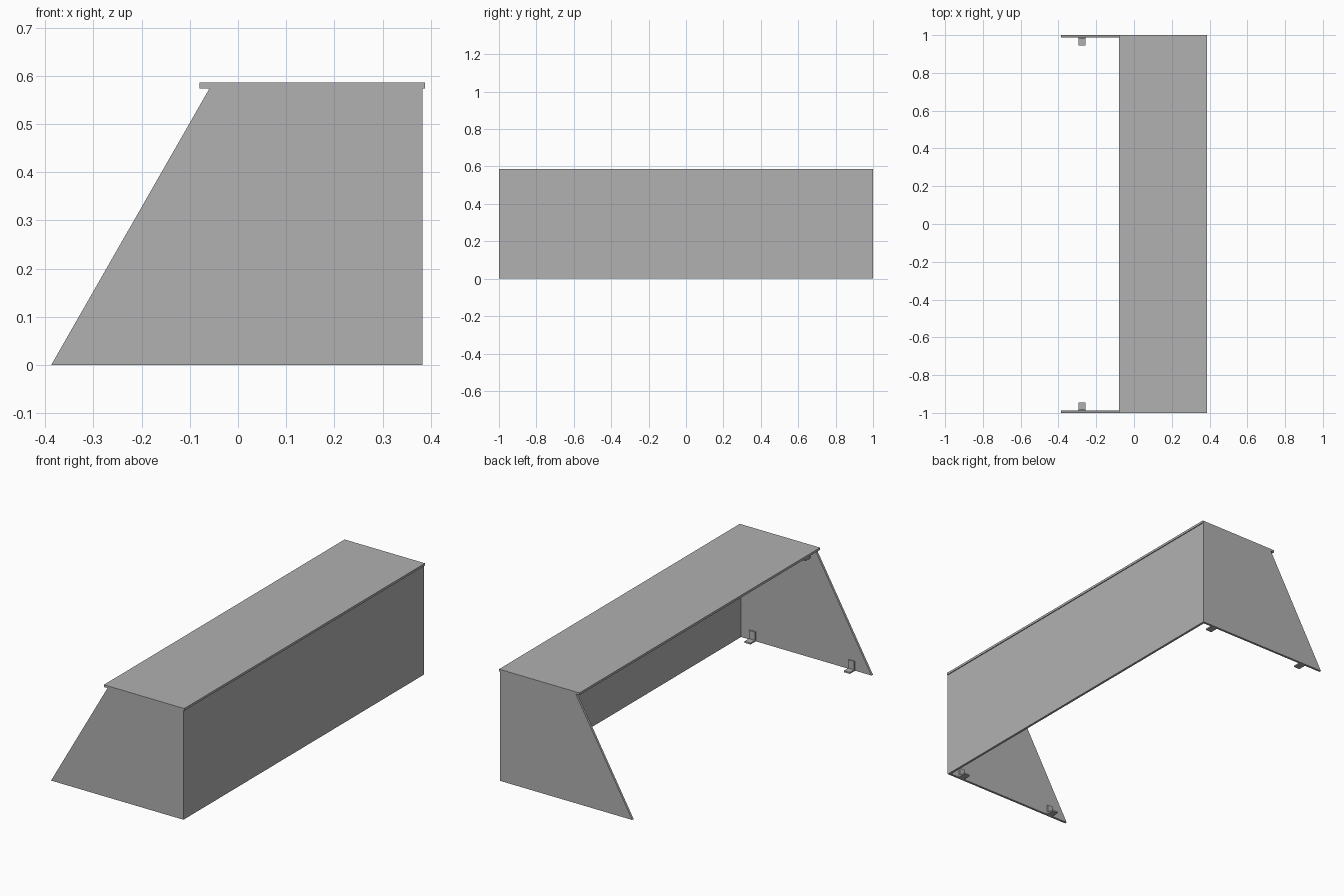
import bpy
import bmesh

if "Cube" in bpy.data.objects:
    bpy.data.objects.remove(bpy.data.objects["Cube"])

T = 0.012      # board thickness
TOP_Z = 0.574  # underside of the top board
H = 0.586      # overall height

# Mid grey paint for every part
grey = bpy.data.materials.new("mid_grey")
grey.diffuse_color = (0.44, 0.44, 0.44, 1)
grey.use_nodes = True
grey.node_tree.nodes["Principled BSDF"].inputs["Base Color"].default_value = grey.diffuse_color


def extrude(name, pts, axis, a, b):
    """Prism from a 2D outline: axis 'y' uses (x, z), axis 'x' uses (y, z)."""
    n = len(pts)
    place = (lambda p, d: (p[0], d, p[1])) if axis == 'y' else (lambda p, d: (d, p[0], p[1]))
    bm = bmesh.new()
    lo = [bm.verts.new(place(p, a)) for p in pts]
    hi = [bm.verts.new(place(p, b)) for p in pts]
    bm.faces.new(lo)
    bm.faces.new(hi[::-1])
    for i in range(n):
        j = (i + 1) % n
        bm.faces.new((lo[i], hi[i], hi[j], lo[j]))
    bmesh.ops.recalc_face_normals(bm, faces=bm.faces)
    me = bpy.data.meshes.new(name)
    bm.to_mesh(me)
    bm.free()
    me.materials.append(grey)
    ob = bpy.data.objects.new(name, me)
    bpy.context.collection.objects.link(ob)


def box(name, x0, x1, y0, y1, z0, z1):
    extrude(name, [(x0, z0), (x1, z0), (x1, z1), (x0, z1)], 'y', y0, y1)


# Top board with a small overhang, and the tall long panel
box("top_board", -0.08, 0.3875, -1, 1, TOP_Z, H)
box("long_panel", 0.383 - T, 0.383, -1, 1, 0, TOP_Z)

# Angle bracket sizes: foot length, leg height, plate thickness, half width
FOOT, LEG, PT, HW = 0.044, 0.051, 0.008, 0.0175
W = 1 - T      # inner face of the end panels

for side, s in (("front", -1), ("rear", 1)):
    # Slanted end panel
    end = [(-0.3875, 0), (0.383 - T, 0), (0.383 - T, TOP_Z), (-0.059, TOP_Z)]
    extrude(side + "_end_panel", end, 'y', s, s * W)

    # L brackets at floor level and just under the top board
    prof = [(W, 0), (W, LEG), (W - PT, LEG), (W - PT, PT), (W - FOOT, PT), (W - FOOT, 0)]
    for level, z, xs in (("floor", 0, (-0.275, 0.303)),
                         ("top", TOP_Z - LEG, (-0.015, 0.303))):
        for i, x in enumerate(xs):
            extrude(f"{side}_{level}_bracket_{i + 1}",
                    [(s * y, z + h) for y, h in prof], 'x', x - HW, x + HW)
